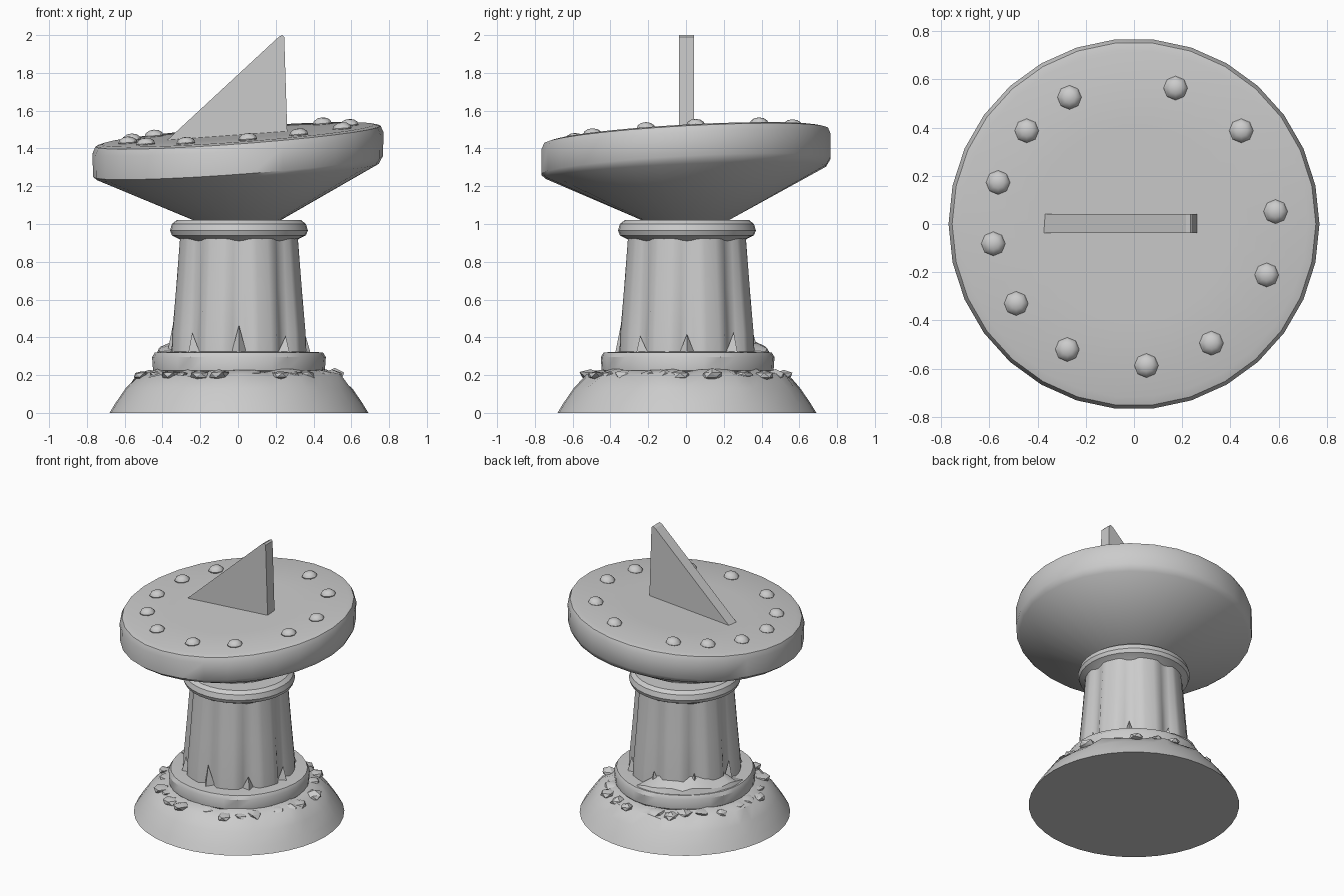
import bpy, bmesh, math, random
from mathutils import Vector

if "Cube" in bpy.data.objects:
    bpy.data.objects.remove(bpy.data.objects["Cube"])

random.seed(4)
TX, TY = 0.073, 0.055          # slope of the dial face


def finish(name, bm, angle=35):
    bmesh.ops.recalc_face_normals(bm, faces=bm.faces)
    me = bpy.data.meshes.new(name)
    bm.to_mesh(me)
    bm.free()
    ob = bpy.data.objects.new(name, me)
    bpy.context.collection.objects.link(ob)
    bpy.ops.object.select_all(action='DESELECT')
    ob.select_set(True)
    bpy.context.view_layer.objects.active = ob
    if angle:
        bpy.ops.object.shade_smooth_by_angle(angle=math.radians(angle))
    return ob


def lathe(name, profile, sides, warp=None, angle=35, centre=(0.005, 0.005)):
    """Revolve (radius, z) points; warp(r, z, a) may change each vertex."""
    bm = bmesh.new()
    rings = []
    for i, (r, z) in enumerate(profile):
        ring = []
        for k in range(sides):
            a = math.tau * k / sides
            rr, zz = warp(i, r, z, a) if warp else (r, z)
            ring.append(bm.verts.new((centre[0] + rr * math.cos(a),
                                      centre[1] + rr * math.sin(a), zz)))
        rings.append(ring)
    for lo, hi in zip(rings, rings[1:]):
        for k in range(sides):
            n = (k + 1) % sides
            bm.faces.new((lo[k], lo[n], hi[n], hi[k]))
    bm.faces.new(rings[0])
    bm.faces.new(rings[-1])
    return finish(name, bm, angle)


# Earth mound with an uneven shoulder
def mound_warp(i, r, z, a):
    if i < 3:
        return r, z
    return r + random.uniform(-.012, .012), z + random.uniform(-.012, .012)

lathe("mound", [(.685, 0), (.655, .05), (.60, .13), (.535, .198), (.46, .222), (.38, .23)],
      40, mound_warp)

# Plinth slab
lathe("plinth", [(.43, .2), (.455, .225), (.46, .295), (.445, .32), (.34, .325)], 32,
      lambda i, r, z, a: (r * (1 + .008 * math.sin(5 * a)), z))


# Column with eight flutes that fade toward the top
def flute(i, r, z, a):
    depth = .04 * (1 - .6 * (z - .3) / .63)
    return r - depth * max(0, math.cos(8 * a)) ** .8, z

lathe("fluted_column", [(.365, .3), (.36, .42), (.34, .65), (.318, .93)], 64, flute, 50)

# Collar
lathe("collar", [(.29, .90), (.315, .92), (.355, .94), (.365, .965), (.355, 1.0), (.33, 1.02),
                 (.2, 1.02)], 32)


# Tilted dial bowl
def tilt(i, r, z, a):
    f = 0 if i == 0 else 1
    return r, z + f * r * (TX * math.cos(a) + TY * math.sin(a)) * (.8 if i == 1 else 1)

lathe("dial_bowl", [(.2, 1.005), (.745, 1.275), (.768, 1.305), (.77, 1.43), (.755, 1.465),
                    (.72, 1.474), (.4, 1.474)], 30, tilt, 40, (0, 0))


def face_z(x, y):
    return 1.474 + TX * x + TY * y


# Hour studs around the dial
bm = bmesh.new()
for deg in (5, 41, 73, 117, 139, 163, 188, 214, 242, 275, 303, 339):
    a = math.radians(deg)
    x, y = .59 * math.cos(a), .59 * math.sin(a)
    new = bmesh.ops.create_uvsphere(bm, u_segments=8, v_segments=6, radius=.05)["verts"]
    for v in new:
        v.co = Vector((v.co.x + x, v.co.y + y,
                       v.co.z * .65 + face_z(x, y) + .004 + TX * v.co.x))
finish("hour_studs", bm, 40)

# Gnomon blade
bm = bmesh.new()
outline = [(-.39, 1.43), (.262, 1.46), (.245, 1.99), (.235, 2.0), (.215, 1.99)]
front = [bm.verts.new((x, -.037, z)) for x, z in outline]
back = [bm.verts.new((x, .042, z)) for x, z in outline]
bm.faces.new(front)
bm.faces.new(back)
for k in range(5):
    n = (k + 1) % 5
    bm.faces.new((front[k], front[n], back[n], back[k]))
finish("gnomon", bm, 0)

# Pointed shards at the foot of every flute
bm = bmesh.new()
for k in range(8):
    a = math.tau * k / 8
    h = .15 if k in (4, 6) else random.uniform(.09, .13)
    out, side = Vector((math.cos(a), math.sin(a), 0)), Vector((-math.sin(a), math.cos(a), 0))
    foot = out * .33 + Vector((.005, .005, .315))
    base = [bm.verts.new(foot + side * -.04), bm.verts.new(foot + out * .05),
            bm.verts.new(foot + side * .04)]
    tip = bm.verts.new(foot + out * .02 + Vector((0, 0, h)))
    bm.faces.new(base)
    for j in range(3):
        bm.faces.new((base[j], base[(j + 1) % 3], tip))
finish("column_shards", bm, 0)

# Banked debris on the back left of the plinth
bm = bmesh.new()
rows = []
for k in range(13):
    a = math.radians(78 + k * 9)
    fade = math.sin(math.pi * k / 12) ** .5
    row = []
    for r, z in ((.33, .31), (.44, .31), (.425, .325 + .025 * fade), (.33, .33 + .075 * fade)):
        z += random.uniform(-.01, .015) * fade
        row.append(bm.verts.new((.005 + r * math.cos(a), .005 + r * math.sin(a), z)))
    rows.append(row)
for p, q in zip(rows, rows[1:]):
    for j in range(4):
        n = (j + 1) % 4
        bm.faces.new((p[j], p[n], q[n], q[j]))
bm.faces.new(rows[0])
bm.faces.new(rows[-1])
finish("debris_bank", bm, 25)

# Small broken stones around the shoulder of the mound
bm = bmesh.new()
for k in range(26):
    a = math.tau * k / 26 + random.uniform(-.08, .08)
    r = random.uniform(.465, .53)
    s = random.uniform(.03, .045)
    new = bmesh.ops.create_icosphere(bm, subdivisions=1, radius=s)["verts"]
    pos = Vector((r * math.cos(a), r * math.sin(a), .2))
    for v in new:
        v.co = Vector((v.co.x * 1.4, v.co.y * 1.4, v.co.z * .75)) * random.uniform(.75, 1.2) + pos
finish("mound_rubble", bm, 30)
